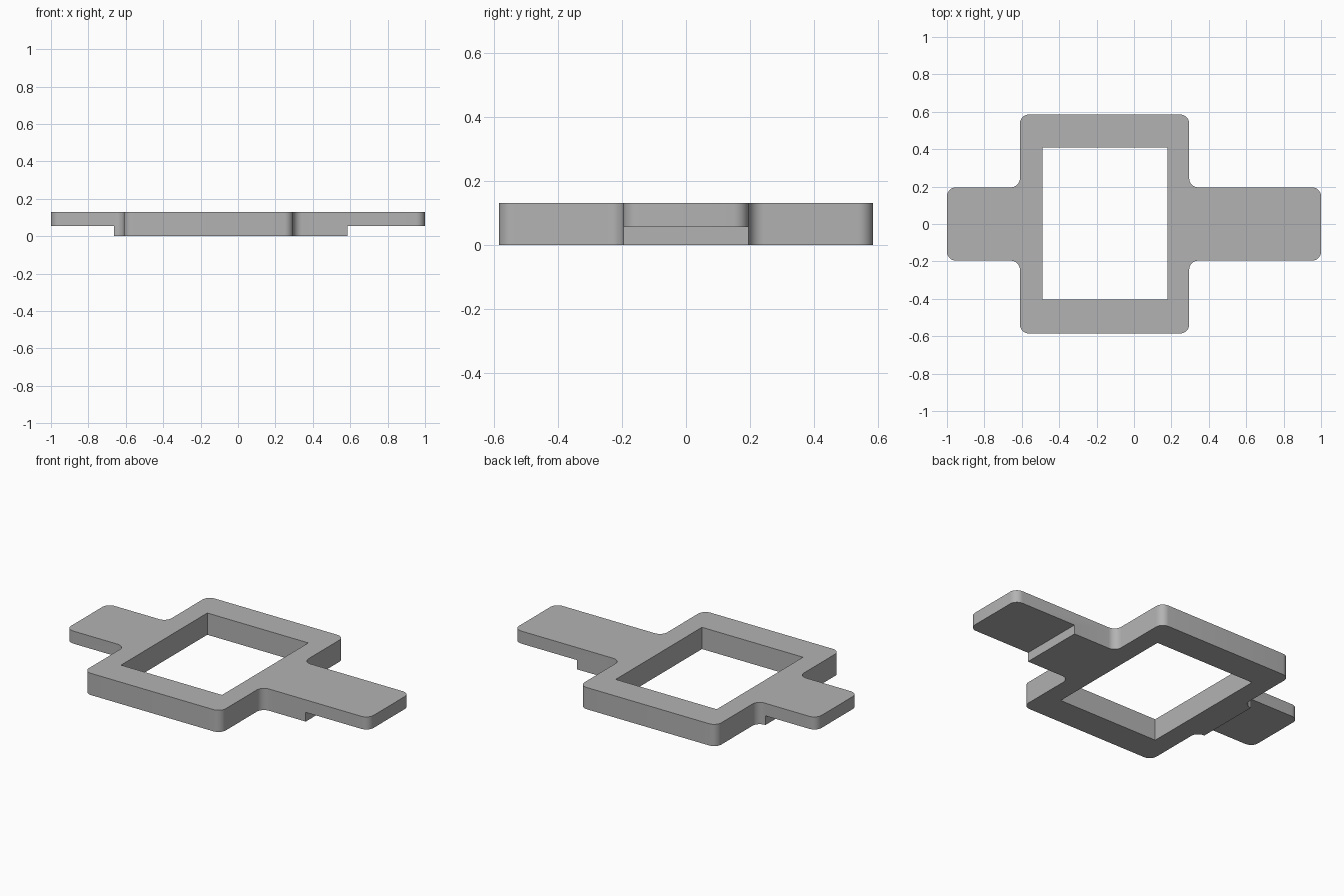
import bpy, bmesh, math
from mathutils import Vector

cube = bpy.data.objects.get("Cube")
if cube:
    bpy.data.objects.remove(cube, do_unlink=True)

HEIGHT, STEP = 0.13, 0.055      # full thickness, underside of the thin tabs
LEFT, RIGHT = -0.61, 0.295      # frame sides
DEPTH, TAB = 0.585, 0.196       # half depths of frame and tabs

grey = bpy.data.materials.new("plain grey")
grey.use_nodes = True
colour = (0.45, 0.45, 0.45, 1)
grey.diffuse_color = colour
grey.node_tree.nodes["Principled BSDF"].inputs["Base Color"].default_value = colour


def rounded(corners, radius, steps=8):
    """Replace every right-angled corner, inner or outer, by an arc."""
    points = []
    for i, corner in enumerate(corners):
        c = Vector(corner)
        a = (Vector(corners[i - 1]) - c).normalized() * radius
        b = (Vector(corners[(i + 1) % len(corners)]) - c).normalized() * radius
        for k in range(steps + 1):
            t = math.pi / 2 * k / steps
            points.append(c + a * (1 - math.sin(t)) + b * (1 - math.cos(t)))
    return points


def prism(name, outline, low, high):
    """Extrude a flat outline between two heights."""
    bm = bmesh.new()
    base = bm.faces.new([bm.verts.new((p[0], p[1], low)) for p in outline])
    grown = bmesh.ops.extrude_face_region(bm, geom=[base], use_keep_orig=True)
    top = [v for v in grown["geom"] if isinstance(v, bmesh.types.BMVert)]
    bmesh.ops.translate(bm, verts=top, vec=(0, 0, high - low))
    bmesh.ops.recalc_face_normals(bm, faces=bm.faces)
    mesh = bpy.data.meshes.new(name)
    bm.to_mesh(mesh)
    bm.free()
    mesh.materials.append(grey)
    obj = bpy.data.objects.new(name, mesh)
    bpy.context.collection.objects.link(obj)
    return obj


def box(x0, x1, y0, y1):
    return [(x0, y0), (x1, y0), (x1, y1), (x0, y1)]


# Frame with a tab on each side, all corners rounded
half = [(1, TAB), (RIGHT, TAB), (RIGHT, DEPTH),
        (LEFT, DEPTH), (LEFT, TAB), (-1, TAB)]
outline = half + [(x, -y) for x, y in reversed(half)]
plate = prism("frame_plate", rounded(outline, 0.048), 0, HEIGHT)

# Window opening and the recesses under both tab ends
cutters = [
    prism("window_cutter", box(-0.49, 0.178, -0.405, 0.41), -0.1, 0.3),
    prism("left_recess_cutter", box(0.585, 1.2, -0.4, 0.4), -0.1, STEP),
    prism("right_recess_cutter", box(-1.2, -0.662, -0.4, 0.4), -0.1, STEP),
]
bpy.ops.object.select_all(action="DESELECT")
plate.select_set(True)
bpy.context.view_layer.objects.active = plate
for cutter in cutters:
    cutter.hide_render = True
    cut = plate.modifiers.new("cut", "BOOLEAN")
    cut.operation = "DIFFERENCE"
    cut.solver = "EXACT"
    cut.object = cutter
    bpy.ops.object.modifier_apply(modifier=cut.name)
    bpy.data.objects.remove(cutter, do_unlink=True)

bpy.ops.object.shade_smooth_by_angle(angle=math.radians(30))
